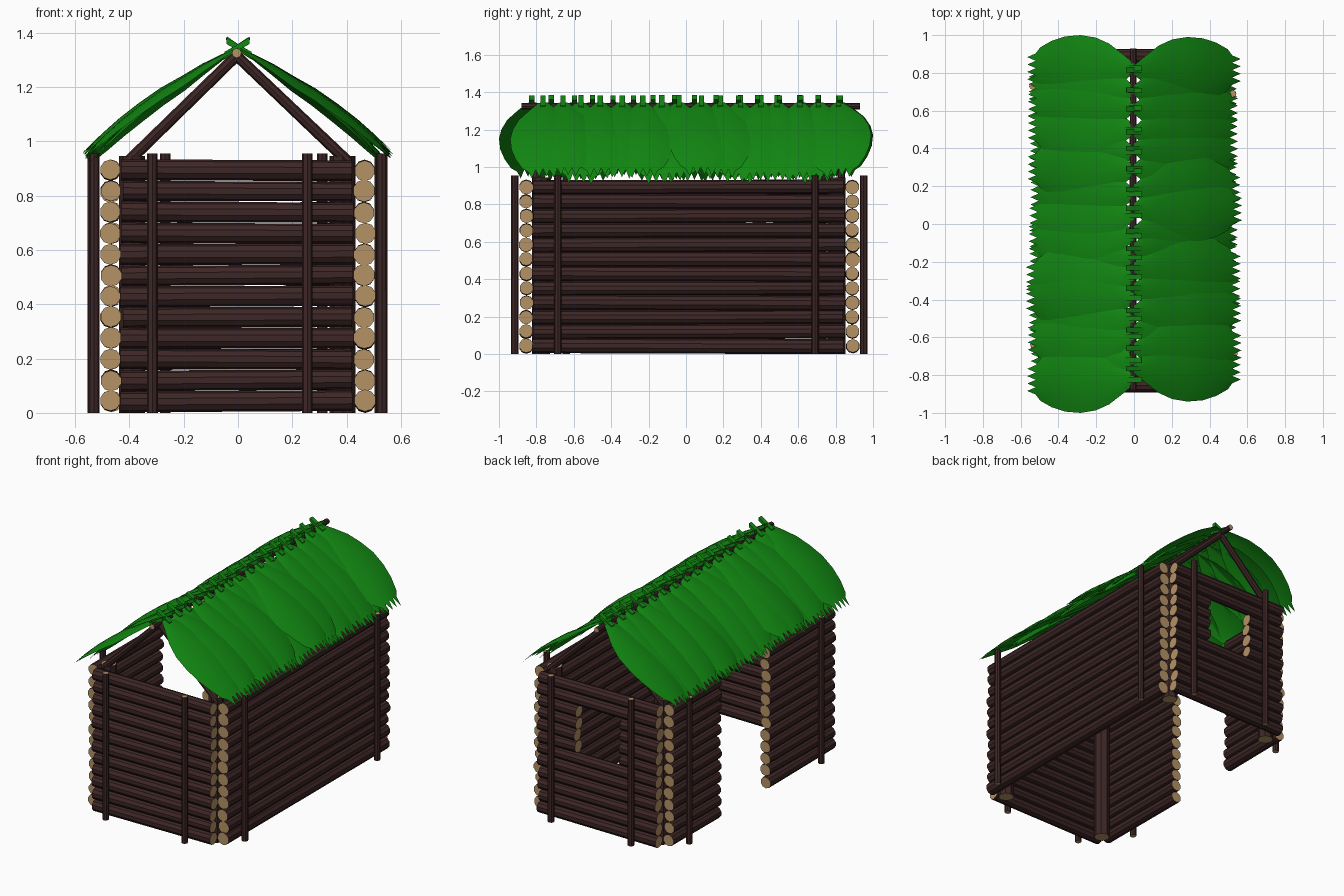
import bpy, bmesh, math, random
from mathutils import Vector

if "Cube" in bpy.data.objects:
    bpy.data.objects.remove(bpy.data.objects["Cube"])

random.seed(7)


def material(name, rgb):
    m = bpy.data.materials.new(name)
    m.diffuse_color = (*rgb, 1)
    m.use_nodes = True
    m.node_tree.nodes["Principled BSDF"].inputs["Base Color"].default_value = m.diffuse_color
    return m


BARK = material("dark bark", (0.047, 0.019, 0.019))
WOOD = material("cut wood", (0.46, 0.29, 0.13))
LEAF = material("leaf green", (0.006, 0.25, 0.006))


def jit(a):
    return random.uniform(-a, a)


def finish(name, bm, mats, smooth=False):
    me = bpy.data.meshes.new(name)
    bm.to_mesh(me)
    bm.free()
    for m in mats:
        me.materials.append(m)
    for p in me.polygons:
        p.use_smooth = smooth
    ob = bpy.data.objects.new(name, me)
    bpy.context.collection.objects.link(ob)
    return ob


def add_log(bm, a, b, r, sides=10):
    """Bark-sided cylinder from a to b with cut-wood ends."""
    a, b = Vector(a), Vector(b)
    d = b - a
    res = bmesh.ops.create_cone(bm, cap_ends=True, segments=sides,
                                radius1=r, radius2=r * random.uniform(0.94, 1.0), depth=d.length)
    rot = d.to_track_quat('Z', 'Y')
    faces = set()
    for v in res['verts']:
        v.co = rot @ v.co + (a + b) / 2
        faces.update(v.link_faces)
    for f in faces:
        f.material_index = 1 if len(f.verts) == sides else 0


def log_object(name, logs, sides=10):
    bm = bmesh.new()
    for a, b, r in logs:
        add_log(bm, a, b, r, sides)
    return finish(name, bm, [BARK, WOOD])


# Log walls: twelve courses, cut into spans around the door and window
def wall(name, axis, offset, lo, hi, r, gap=None, rows=()):
    logs = []
    for i in range(12):
        z = 0.043 + 0.0773 * i
        spans = [(lo, gap[0]), (gap[1], hi)] if gap and i in rows else [(lo, hi)]
        for s, e in spans:
            s, e = s + jit(0.006), e + jit(0.006)
            o = offset + jit(0.003)
            t = jit(0.003)
            a, b = (s, o, z + t), (e, o, z - t)
            if axis == 'y':
                a, b = (o, s, z + t), (o, e, z - t)
            logs.append((a, b, r + jit(0.0015)))
    log_object(name, logs)


wall("front_wall", 'x', -0.855, -0.43, 0.425, 0.0385)
wall("back_wall", 'x', 0.89, -0.43, 0.425, 0.0385, (-0.165, 0.155), range(6, 10))
wall("right_wall", 'y', 0.466, -0.82, 0.845, 0.0395)
wall("left_wall", 'y', -0.468, -0.82, 0.845, 0.0385, (-0.15, 0.355), range(12))

# Thick corner posts inside the walls
for nx, x in (("left", -0.39), ("right", 0.385)):
    for ny, y in (("front", -0.775), ("back", 0.805)):
        log_object(f"{ny}_{nx}_corner_post", [((x, y, 0), (x, y, 0.945), 0.048)], 8)

# Slim outer posts that brace the walls
outer = {"front": [(-0.315, -0.915), (0.255, -0.915)],
         "back": [(-0.268, 0.95), (0.31, 0.95)],
         "left": [(-0.53, -0.64), (-0.535, 0.73)],
         "right": [(0.53, -0.685), (0.522, 0.69)]}
for side, spots in outer.items():
    log_object(f"{side}_outer_posts", [((x, y, 0), (x, y, 0.955), 0.02) for x, y in spots], 8)

# Roof frame: a ridge pole and a pair of rafters at each end
log_object("ridge_pole", [((-0.005, -0.88, 1.325), (-0.005, 0.93, 1.325), 0.018)], 8)
for name, y in (("front", -0.80), ("back", 0.83)):
    log_object(f"{name}_rafters", [((s * 0.405, y, 0.925), (-0.005, y, 1.315), 0.021)
                                   for s in (-1, 1)], 8)

# Palm leaf: distance from the ridge, height, half width
PROFILE = [(0.0, 1.345, 0.025), (0.06, 1.312, 0.075), (0.13, 1.27, 0.13), (0.20, 1.222, 0.162),
           (0.28, 1.172, 0.175), (0.36, 1.112, 0.168), (0.43, 1.055, 0.145),
           (0.49, 1.00, 0.11), (0.535, 0.955, 0.078)]
COLS = 8


def add_leaf(bm, side, y0, pitch, roll, skew):
    def place(d, u, z):
        # swing about the ridge, then mirror to the chosen side
        c, s = math.cos(pitch), math.sin(pitch)
        dz = z - 1.34
        return (side * (d * c - dz * s), u, 1.34 + d * s + dz * c)

    grid = []
    for k, (d, z, w) in enumerate(PROFILE):
        row = []
        for j in range(COLS + 1):
            u = 2 * j / COLS - 1
            tooth = 0.022 * (1 if j % 2 else -1) if k == len(PROFILE) - 1 else 0
            y = max(-1.0, min(1.0, y0 + u * w + skew * d))
            zz = z + (0.012 - 0.03 * u * u) * w / 0.175 + roll * u * w - tooth
            row.append(bm.verts.new(place(d + tooth, y, zz)))
        grid.append(row)
    for r0, r1 in zip(grid, grid[1:]):
        for j in range(COLS):
            q = [r0[j], r0[j + 1], r1[j + 1], r1[j]]
            bm.faces.new(q if side < 0 else q[::-1])
    # stem poking over the ridge
    box = bmesh.ops.create_cube(bm, size=1)
    for v in box['verts']:
        h = 0.012 if v.co.z > 0 else -0.012
        d, z = (-0.042, 1.372) if v.co.x < 0 else (0.05, 1.315)
        v.co = Vector(place(d, y0 + v.co.y * 0.028, z + h))
    if side < 0:
        bmesh.ops.reverse_faces(bm, faces=list({f for v in box['verts'] for f in v.link_faces}))


for name, side, lo, hi in (("left", -1, -0.825, 0.825), ("right", 1, -0.765, 0.815)):
    bm = bmesh.new()
    n = 16
    for i in range(n):
        y = lo + (hi - lo) * i / (n - 1)
        end = i in (0, n - 1)
        add_leaf(bm, side, y + (0 if end else jit(0.012)),
                 0.02 if end else jit(0.04), jit(0.10), 0 if end else jit(0.04))
    finish(f"{name}_leaf_roof", bm, [LEAF], smooth=True)
    bpy.context.view_layer.objects.active = bpy.data.objects[f"{name}_leaf_roof"]
    bpy.context.active_object.select_set(True)
    bpy.ops.object.shade_smooth_by_angle(angle=math.radians(35))
    bpy.context.active_object.select_set(False)
